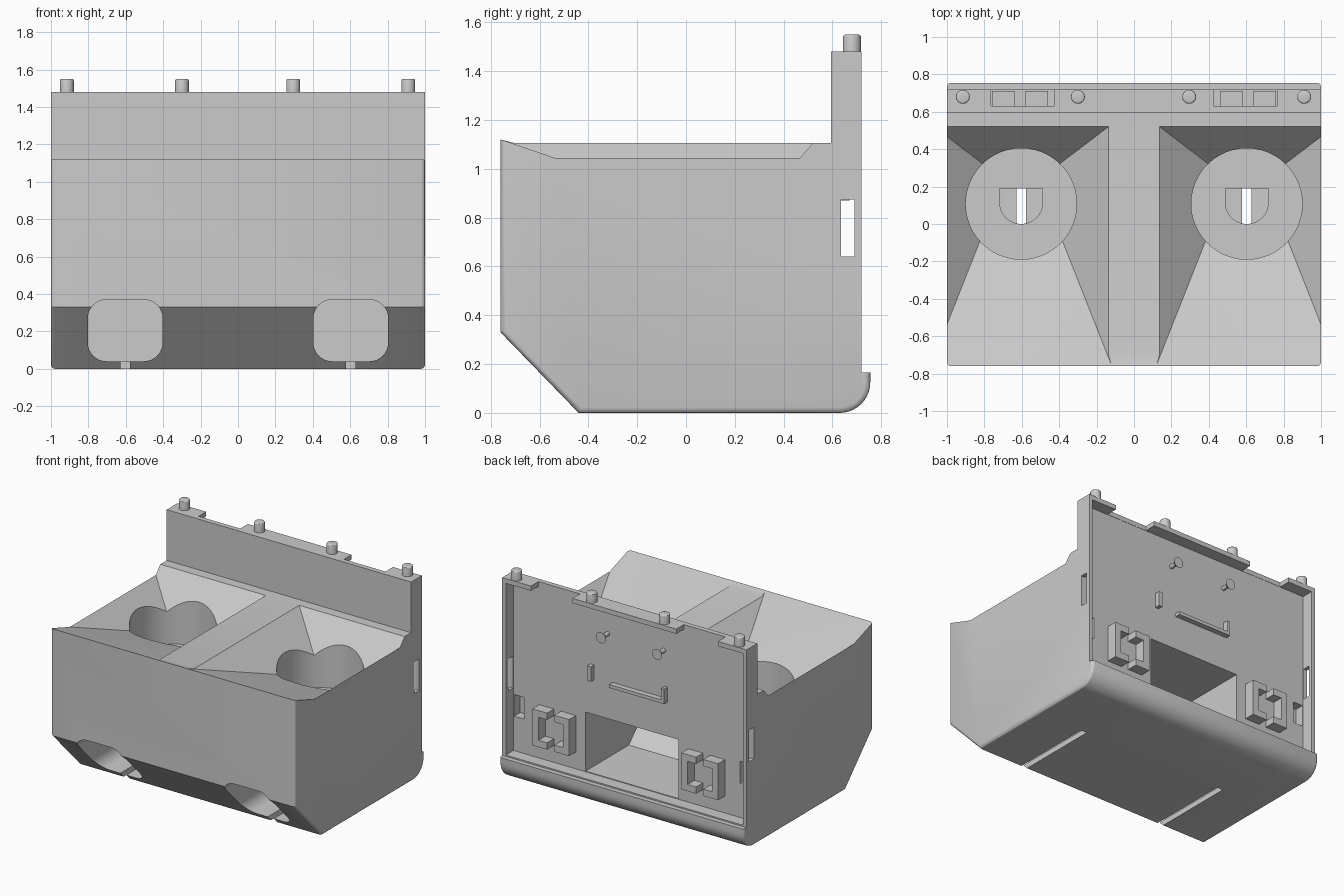
import bpy, bmesh, math
from mathutils import Matrix, Vector

cube = bpy.data.objects.get("Cube")
if cube:
    bpy.data.objects.remove(cube, do_unlink=True)

grey = bpy.data.materials.new("matte grey")
grey.use_nodes = True
COLOUR = (0.6, 0.6, 0.6, 1)
grey.diffuse_color = COLOUR
grey.node_tree.nodes["Principled BSDF"].inputs["Base Color"].default_value = COLOUR


def finish(name, bm):
    bmesh.ops.recalc_face_normals(bm, faces=bm.faces)
    mesh = bpy.data.meshes.new(name)
    bm.to_mesh(mesh)
    bm.free()
    mesh.materials.append(grey)
    ob = bpy.data.objects.new(name, mesh)
    bpy.context.collection.objects.link(ob)
    return ob


def add_prism(bm, points, vec):
    """Extrude a closed outline along a vector."""
    face = bm.faces.new([bm.verts.new(p) for p in points])
    ext = bmesh.ops.extrude_face_region(bm, geom=[face])["geom"]
    bmesh.ops.translate(bm, vec=vec, verts=[v for v in ext if isinstance(v, bmesh.types.BMVert)])


def add_box(bm, x0, x1, y0, y1, z0, z1):
    add_prism(bm, [(x0, y0, z0), (x1, y0, z0), (x1, y1, z0), (x0, y1, z0)], (0, 0, z1 - z0))


def add_cylinder(bm, centre, r0, r1, depth, axis="Z"):
    rot = Matrix.Rotation(-math.pi / 2, 4, "X") if axis == "Y" else Matrix()
    bmesh.ops.create_cone(bm, cap_ends=True, segments=48, radius1=r0, radius2=r1, depth=depth,
                          matrix=Matrix.Translation(centre) @ rot)


def arc(cx, cy, r, start, end, n):
    for i in range(n + 1):
        a = math.radians(start + (end - start) * i / n)
        yield cx + r * math.cos(a), cy + r * math.sin(a)


def select_only(ob):
    bpy.ops.object.select_all(action="DESELECT")
    ob.select_set(True)
    bpy.context.view_layer.objects.active = ob


def smooth(ob):
    select_only(ob)
    bpy.ops.object.shade_smooth_by_angle(angle=math.radians(30))


def cut(target, bm):
    tool = finish("cutter", bm)
    tool.hide_render = True
    mod = target.modifiers.new("cut", "BOOLEAN")
    mod.operation, mod.solver, mod.object = "DIFFERENCE", "EXACT", tool
    select_only(target)
    bpy.ops.object.modifier_apply(modifier=mod.name)
    bpy.data.objects.remove(tool, do_unlink=True)


# Main housing: side outline extruded across the width
outline = [(-0.76, 1.12), (-0.76, 0.33), (-0.44, 0)]
outline += list(arc(0.63, 0.125, 0.125, -90, 0, 10))
outline += [(0.755, 0.165), (0.72, 0.165), (0.72, 1.48), (0.595, 1.48),
            (0.595, 1.105), (-0.7, 1.105)]
bm = bmesh.new()
add_prism(bm, [(-1, y, z) for y, z in outline], (2, 0, 0))


def is_outer_edge(e):
    a, b = (v.co for v in e.verts)
    mid = (a + b) / 2
    front_or_bottom = mid.y < -0.755 or mid.z < 0.17
    on_lip_top = a.z > 0.16 and b.z > 0.16 and mid.y > 0
    return abs(a.x - b.x) < 0.01 and front_or_bottom and not on_lip_top


bmesh.ops.bevel(bm, geom=[e for e in bm.edges if is_outer_edge(e)],
                offset=0.022, segments=3, profile=0.5, affect="EDGES")
housing = finish("housing", bm)

HOLE_X, HOLE_Y = 0.603, 0.108
for side in (-1, 1):
    cx = side * HOLE_X
    # Sloped hopper: inverted pyramid with a gentle front slope
    bm = bmesh.new()
    for z in (0.88, 1.15):
        front = -0.19 - (z - 0.927) / 0.34
        back = 0.405 + (z - 0.975) / 1.13
        half = 0.298 + (z - 0.96) / 0.86
        for dx, y in ((-half, front), (half, front), (half, back), (-half, back)):
            bm.verts.new((cx + dx, y, z))
    bmesh.ops.convex_hull(bm, input=bm.verts)
    bmesh.ops.dissolve_limit(bm, angle_limit=0.01, verts=bm.verts, edges=bm.edges)
    cut(housing, bm)
    # Round well
    bm = bmesh.new()
    add_cylinder(bm, (cx, HOLE_Y, 0.94), 0.297, 0.297, 0.6)
    cut(housing, bm)
    # Delivery chute with rounded corners
    bm = bmesh.new()
    add_box(bm, cx - 0.2, cx + 0.2, -1, 0.2, 0.04, 0.37)
    long_edges = [e for e in bm.edges if abs(e.verts[0].co.y - e.verts[1].co.y) > 0.5]
    bmesh.ops.bevel(bm, geom=long_edges, offset=0.1, segments=8, profile=0.5, affect="EDGES")
    cut(housing, bm)
    # D-shaped drop hole from well to chute
    bm = bmesh.new()
    shape = list(arc(cx, 0.115, 0.115, 180, 360, 16)) + [(cx + 0.115, 0.19), (cx - 0.115, 0.19)]
    add_prism(bm, [(x, y, 0.3) for x, y in shape], (0, 0, 0.4))
    cut(housing, bm)
    # Narrow floor slot
    bm = bmesh.new()
    add_box(bm, cx - 0.025, cx + 0.025, -1, 0.19, -0.1, 0.1)
    cut(housing, bm)

# Rear recess, leaving thin side walls and a top ledge
bm = bmesh.new()
add_box(bm, -0.97, 0.97, 0.63, 0.9, 0.175, 1.445)
cut(housing, bm)

# Rear compartment with a sloped inner end
bm = bmesh.new()
add_prism(bm, [(-0.38, y, z) for y, z in
               ((0.7, 0.18), (0.126, 0.18), (-0.31, 0.616), (0.7, 0.616))], (0.76, 0, 0))
cut(housing, bm)

# Side slots
bm = bmesh.new()
add_box(bm, -1.1, 1.1, 0.635, 0.69, 0.64, 0.875)
cut(housing, bm)

# Ledge notches and lower corner pockets
bm = bmesh.new()
for side in (-1, 1):
    for a, b, y0, y1, z0, z1 in ((0.425, 0.765, 0.632, 0.8, 1.4, 1.6),
                                 (0.885, 0.965, 0.56, 0.66, 0.43, 0.59)):
        x0, x1 = sorted((side * a, side * b))
        add_box(bm, x0, x1, y0, y1, z0, z1)
cut(housing, bm)
smooth(housing)

# Locating studs on the top edge
for i, x in enumerate((-0.915, -0.3, 0.295, 0.91)):
    bm = bmesh.new()
    add_cylinder(bm, (x, 0.68, 1.505), 0.037, 0.037, 0.09)
    rim = [e for e in bm.edges if all(v.co.z > 1.54 for v in e.verts)]
    bmesh.ops.bevel(bm, geom=rim, offset=0.01, segments=3, profile=0.5, affect="EDGES")
    smooth(finish(f"top_stud_{i + 1}", bm))

# Mushroom pegs on the rear panel
for i, x in enumerate((0.2, -0.26)):
    bm = bmesh.new()
    add_cylinder(bm, (x, 0.66, 1.245), 0.016, 0.016, 0.08, "Y")
    add_cylinder(bm, (x, 0.7, 1.245), 0.025, 0.04, 0.02, "Y")
    smooth(finish(f"rear_peg_{i + 1}", bm))

# Small locating ribs on the rear panel
bm = bmesh.new()
add_box(bm, 0.31, 0.34, 0.62, 0.67, 0.875, 0.985)
finish("short_rib", bm)
bm = bmesh.new()
add_prism(bm, [(x, 0.62, z) for x, z in ((0.16, 0.87), (-0.29, 0.87), (-0.29, 0.98),
                                        (-0.265, 0.98), (-0.265, 0.895), (0.16, 0.895))],
          (0, 0.05, 0))
finish("angled_rib", bm)

# Facing pairs of C-shaped brackets
for side, label in ((1, "left"), (-1, "right")):
    for turn, place in ((-1, "inner"), (1, "outer")):
        bm = bmesh.new()
        shape = ((0.15, 0.3), (0.15, 0.57), (0.03, 0.57), (0.03, 0.52),
                 (0.1, 0.52), (0.1, 0.35), (0.03, 0.35), (0.03, 0.3))
        add_prism(bm, [(side * (0.61 + turn * x), 0.62, z) for x, z in shape], (0, 0.09, 0))
        finish(f"{label}_{place}_bracket", bm)
